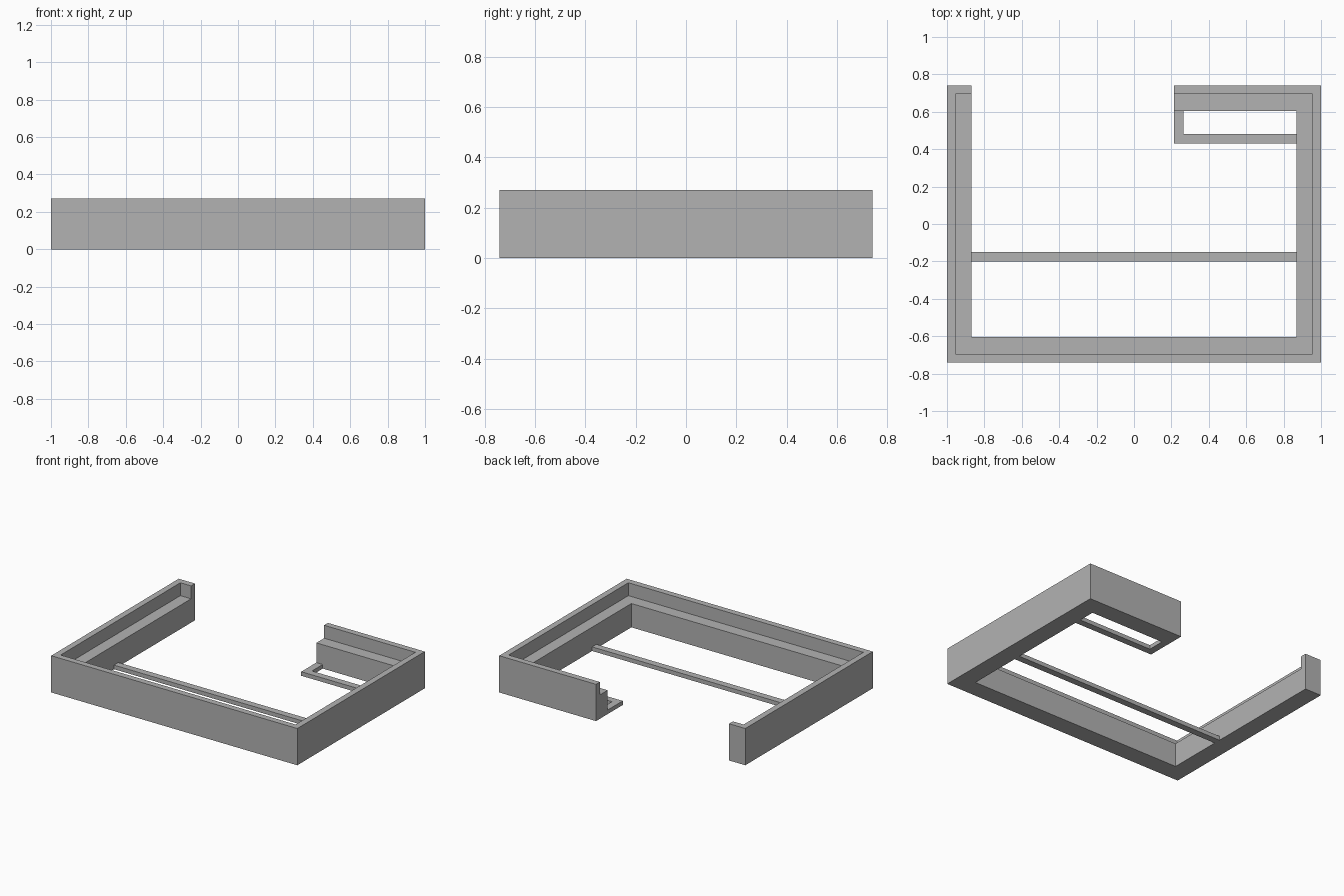
import bpy
import bmesh

cube = bpy.data.objects.get("Cube")
if cube:
    bpy.data.objects.remove(cube, do_unlink=True)

grey = bpy.data.materials.new("plain grey")
grey.diffuse_color = (0.45, 0.45, 0.45, 1)
grey.use_nodes = True
grey.node_tree.nodes["Principled BSDF"].inputs["Base Color"].default_value = grey.diffuse_color

# Outer, rim-inner and ledge-inner half sizes, and heights
OX, OY = 1.0, 0.74
RX, RY = 0.955, 0.695
LX, LY = 0.868, 0.605
TOP, LEDGE, BAR = 0.27, 0.175, 0.03
GAP = 0.213  # where the back wall ends


def prism(name, outline, height):
    """Extrude a counter-clockwise outline upward from the ground."""
    bm = bmesh.new()
    base = bm.faces.new([bm.verts.new((x, y, 0)) for x, y in outline])
    up = bmesh.ops.extrude_face_region(bm, geom=[base], use_keep_orig=True)
    tops = [v for v in up["geom"] if isinstance(v, bmesh.types.BMVert)]
    bmesh.ops.translate(bm, verts=tops, vec=(0, 0, height))
    bmesh.ops.recalc_face_normals(bm, faces=bm.faces)
    mesh = bpy.data.meshes.new(name)
    bm.to_mesh(mesh)
    bm.free()
    mesh.materials.append(grey)
    obj = bpy.data.objects.new(name, mesh)
    bpy.context.collection.objects.link(obj)
    return obj


# Thin full-height wall, with a short return at its back right end
prism("outer_wall", [
    (-OX, -OY), (OX, -OY), (OX, OY), (GAP, OY), (GAP, RY), (RX, RY),
    (RX, -RY), (-RX, -RY), (-RX, RY), (-LX, RY), (-LX, OY), (-OX, OY),
], TOP)

# Lower ledge lining the inside of the wall
prism("inner_ledge", [
    (-RX, -RY), (RX, -RY), (RX, RY), (GAP, RY), (GAP, LY), (LX, LY),
    (LX, -LY), (-LX, -LY), (-LX, RY), (-RX, RY),
], LEDGE)

# Thin bar joining the two sides at ground level
prism("cross_bar", [(-LX, -0.2), (LX, -0.2), (LX, -0.15), (-LX, -0.15)], BAR)

# L-shaped bar enclosing a slot beside the back wall
prism("slot_frame", [
    (GAP, 0.43), (LX, 0.43), (LX, 0.48), (0.265, 0.48), (0.265, LY), (GAP, LY),
], BAR)
